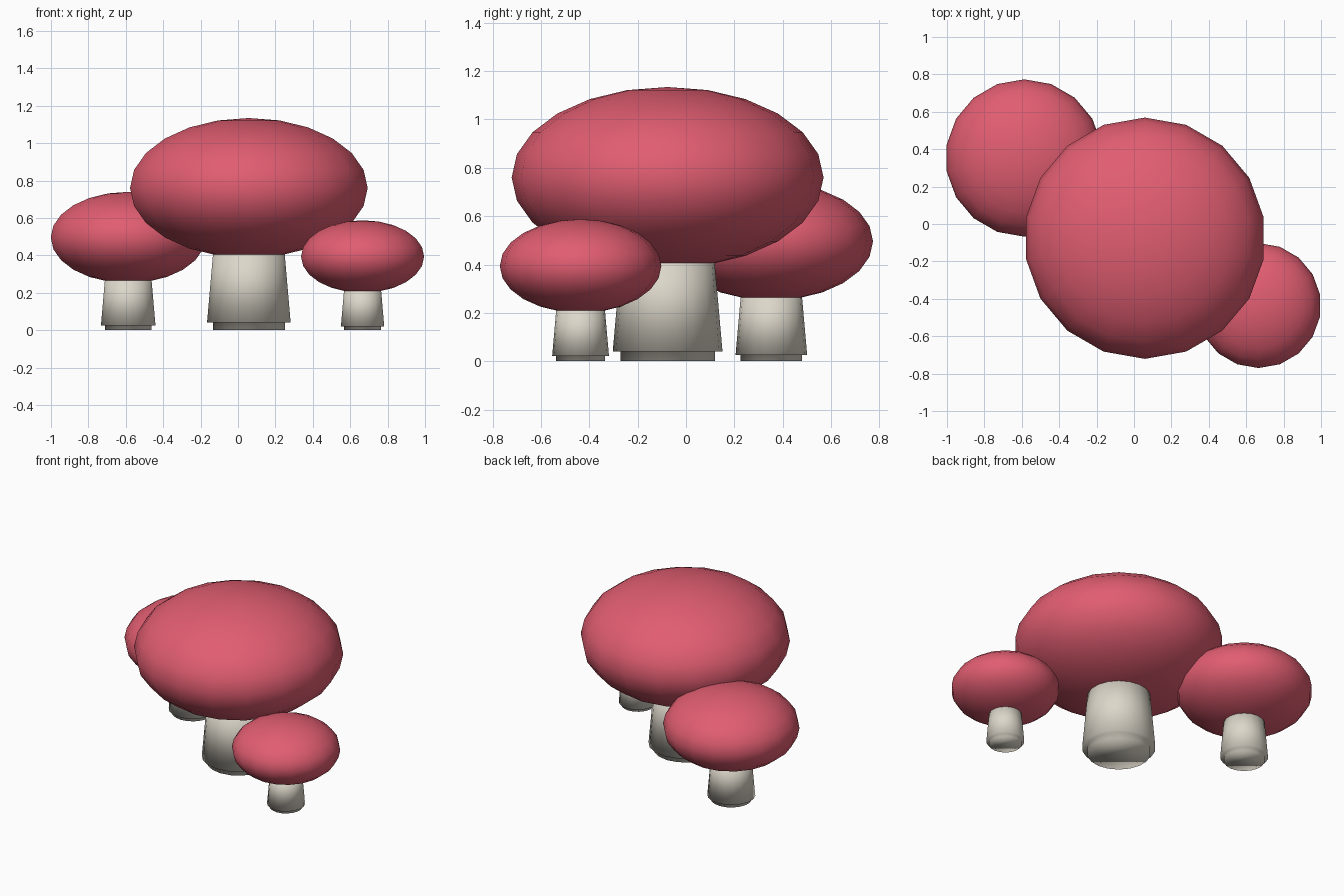
import bpy
import bmesh
from math import cos, sin, pi

SIDES = 18
RINGS = 12

cube = bpy.data.objects.get("Cube")
if cube:
    bpy.data.objects.remove(cube, do_unlink=True)


def make_material(name, colour):
    mat = bpy.data.materials.new(name)
    mat.use_nodes = True
    mat.diffuse_color = (*colour, 1)
    bsdf = mat.node_tree.nodes["Principled BSDF"]
    bsdf.inputs["Base Color"].default_value = (*colour, 1)
    bsdf.inputs["Roughness"].default_value = 0.8
    return mat


cap_red = make_material("cap red", (0.75, 0.11, 0.165))
stem_cream = make_material("stem cream", (0.72, 0.68, 0.59))


def finish(bm, name, mat, location):
    """Turn a bmesh into a smooth shaded object."""
    bmesh.ops.recalc_face_normals(bm, faces=bm.faces)
    for face in bm.faces:
        face.smooth = True
    mesh = bpy.data.meshes.new(name)
    bm.to_mesh(mesh)
    bm.free()
    mesh.materials.append(mat)
    obj = bpy.data.objects.new(name, mesh)
    obj.location = location
    bpy.context.collection.objects.link(obj)
    return obj


def make_cap(name, x, y, size):
    # Flattened ball
    bm = bmesh.new()
    bmesh.ops.create_uvsphere(bm, u_segments=SIDES, v_segments=RINGS, radius=1)
    bmesh.ops.scale(bm, vec=(0.645 * size, 0.645 * size, 0.374 * size), verts=bm.verts)
    finish(bm, name, cap_red, (x, y, 0.76 * size))


def make_stem(name, x, y, size):
    # Narrow foot, overhanging lip, then a taper up into the cap
    profile = [(0.195, 0), (0.195, 0.04), (0.227, 0.04), (0.19, 0.46)]
    bm = bmesh.new()
    rings = []
    for radius, z in profile:
        angles = [pi / 2 + 2 * pi * i / SIDES for i in range(SIDES)]
        rings.append([bm.verts.new((radius * size * cos(a), radius * size * sin(a), z * size))
                      for a in angles])
    for low, high in zip(rings, rings[1:]):
        for i in range(SIDES):
            j = (i + 1) % SIDES
            bm.faces.new((low[i], low[j], high[j], high[i]))
    bm.faces.new(rings[0])
    bm.faces.new(rings[-1])
    finish(bm, name, stem_cream, (x, y, 0))


# Three mushrooms of one shape: name, x, y, size
for label, x, y, size in [("large", 0.058, -0.076, 1.0),
                          ("medium", -0.587, 0.353, 0.652),
                          ("small", 0.666, -0.436, 0.518)]:
    make_cap(label + "_cap", x, y, size)
    make_stem(label + "_stem", x, y, size)
